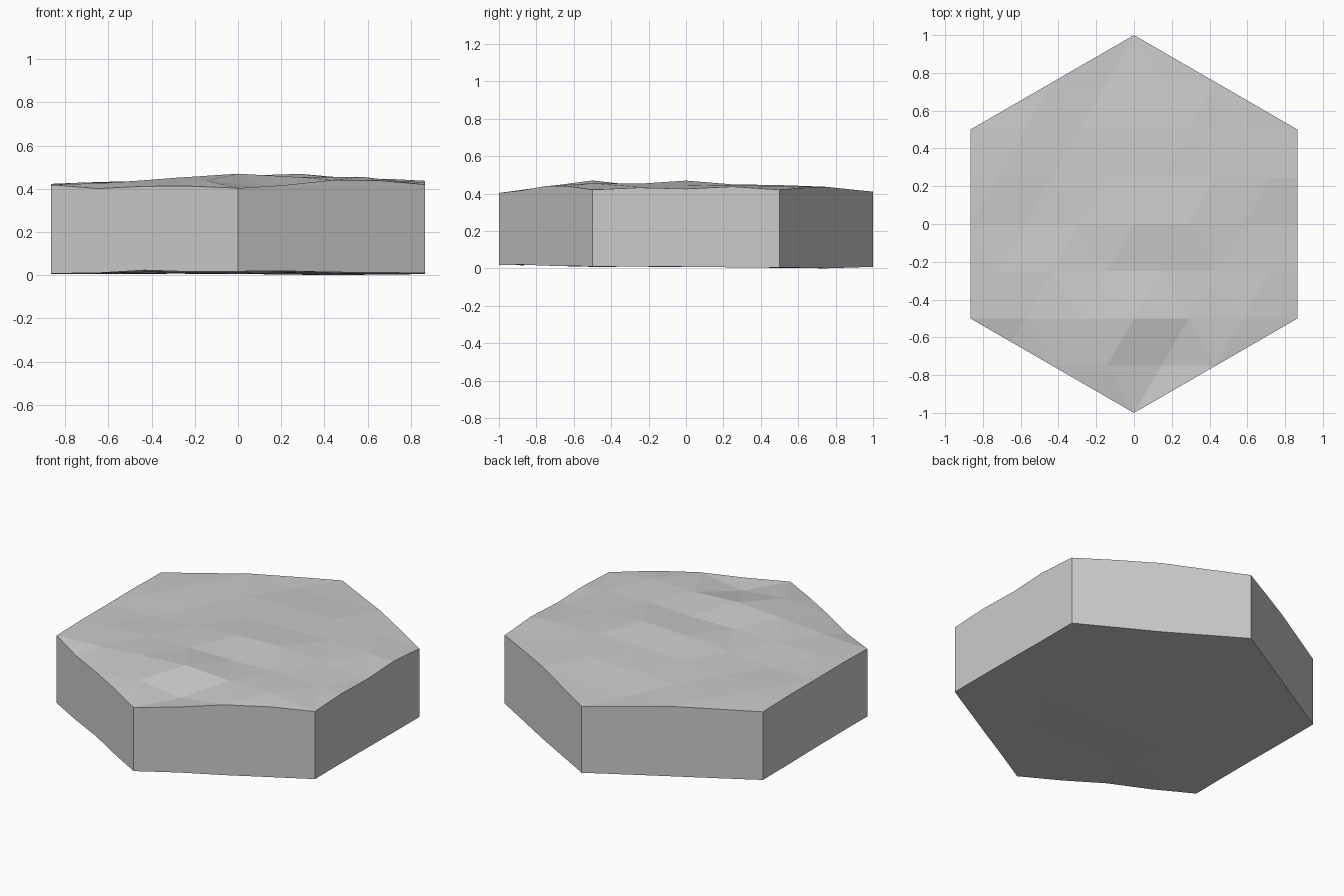
import bpy, bmesh, math, random
from mathutils import Vector

if "Cube" in bpy.data.objects:
    bpy.data.objects.remove(bpy.data.objects["Cube"])

random.seed(4)

# Measured terrain heights (x, y, z); the rest is interpolated
TOP = [(0, -1, .403), (.14, -.92, .424), (.29, -.83, .41), (.43, -.75, .44), (.58, -.67, .437),
       (.866, -.5, .42), (-.866, -.5, .418), (-.58, -.67, .393), (-.29, -.83, .405),
       (.14, -.75, .41), (-.14, -.75, .44), (0, -.5, .475), (.29, -.5, .455),
       (-.29, -.5, .455), (-.43, -.5, .42), (.58, -.5, .45), (-.58, -.5, .43),
       (.14, -.25, .44), (-.14, -.25, .445), (.43, -.25, .455), (.29, 0, .465), (0, 0, .455),
       (-.29, 0, .44), (-.58, 0, .425), (.58, 0, .44), (.866, 0, .425), (-.866, 0, .422),
       (0, .5, .44), (.29, .5, .445), (-.29, .5, .435), (.72, .25, .442),
       (.866, .5, .42), (-.866, .5, .418), (0, .75, .42), (0, 1, .41)]
BOTTOM = [(0, -1, .018), (.14, -.92, .02), (.43, -.75, .014), (.866, -.5, .01), (-.14, -.92, .015),
          (-.36, -.79, .025), (-.58, -.67, .01), (-.866, -.5, .008),
          (0, 0, .006), (.866, .5, .005), (-.866, .5, .005), (.43, .75, 0), (0, 1, .008)]


def height(samples, x, y):
    total = weight = 0
    for sx, sy, sz in samples:
        w = 1 / (math.hypot(x - sx, y - sy) ** 3 + 1e-6)
        total += w * sz
        weight += w
    return total / weight


# Hexagonal block with its points on the y axis
bm = bmesh.new()
ring = [bm.verts.new((math.sin(i * math.pi / 3), math.cos(i * math.pi / 3), 0)) for i in range(6)]
base = bm.faces.new(ring)
ext = bmesh.ops.extrude_face_region(bm, geom=[base])
for v in ext["geom"]:
    if isinstance(v, bmesh.types.BMVert):
        v.co.z = .4

# Slice into a triangular lattice
for angle in (30, 90, 150):
    a = math.radians(angle)
    n = Vector((math.cos(a), math.sin(a), 0))
    for k in range(-3, 4):
        bmesh.ops.bisect_plane(bm, geom=bm.verts[:] + bm.edges[:] + bm.faces[:],
                               dist=1e-4, plane_co=n * k * .25, plane_no=n)
bmesh.ops.remove_doubles(bm, verts=bm.verts[:], dist=1e-3)
bmesh.ops.triangulate(bm, faces=bm.faces[:])

# Uneven ground on top, slightly warped underside
for v in bm.verts:
    x, y = v.co.x, v.co.y
    if v.co.z > .2:
        inside = abs(x) < .85 and abs(y) + abs(x) * .577 < .98
        v.co.z = height(TOP, x, y) + (random.uniform(-.006, .006) if inside else 0)
    else:
        v.co.z = height(BOTTOM, x, y)
bmesh.ops.recalc_face_normals(bm, faces=bm.faces[:])

mesh = bpy.data.meshes.new("hex_ground_tile")
bm.to_mesh(mesh)
bm.free()
tile = bpy.data.objects.new("hex_ground_tile", mesh)
bpy.context.collection.objects.link(tile)
